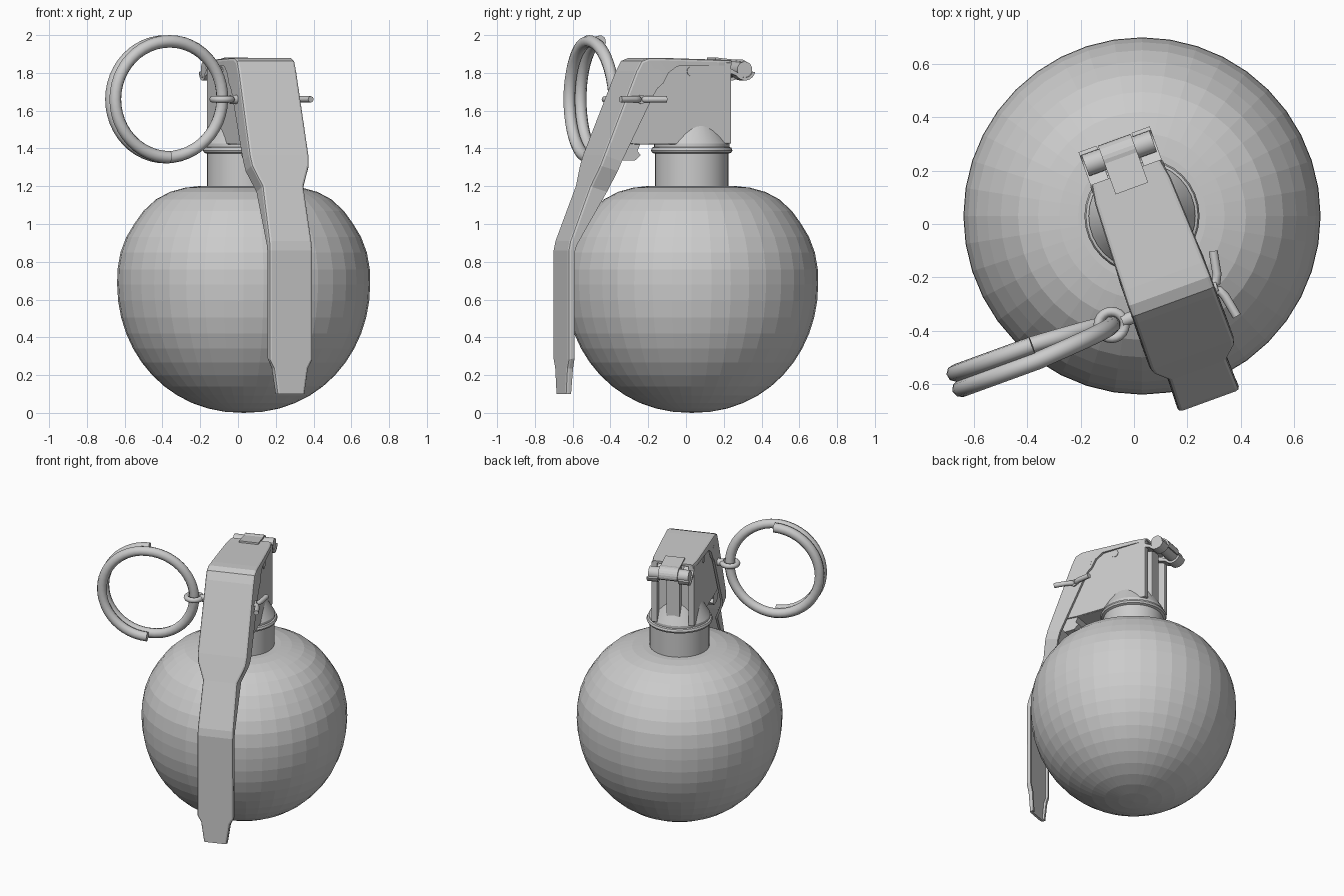
import bpy, bmesh, math
from mathutils import Matrix, Vector

if "Cube" in bpy.data.objects:
    bpy.data.objects.remove(bpy.data.objects["Cube"])

BASE = Matrix.Translation((0.03, 0.03, 0))
TURNED = BASE @ Matrix.Rotation(math.radians(20), 4, 'Z')  # fuze sits rotated on the body


def make(name, verts, faces, matrix=TURNED, smooth=None):
    mesh = bpy.data.meshes.new(name)
    mesh.from_pydata(verts, [], faces)
    bm = bmesh.new()
    bm.from_mesh(mesh)
    bmesh.ops.remove_doubles(bm, verts=bm.verts, dist=1e-5)
    bmesh.ops.recalc_face_normals(bm, faces=bm.faces)
    bm.to_mesh(mesh)
    bm.free()
    ob = bpy.data.objects.new(name, mesh)
    bpy.context.collection.objects.link(ob)
    ob.matrix_world = matrix
    if smooth:
        bpy.ops.object.select_all(action='DESELECT')
        ob.select_set(True)
        bpy.context.view_layer.objects.active = ob
        bpy.ops.object.shade_smooth_by_angle(angle=math.radians(smooth))
    return ob


def lathe(name, profile, n, smooth=None):
    verts = [(r * math.cos(2 * math.pi * i / n), r * math.sin(2 * math.pi * i / n), z)
             for r, z in profile for i in range(n)]
    faces = [(j * n + i, j * n + (i + 1) % n, (j + 1) * n + (i + 1) % n, (j + 1) * n + i)
             for j in range(len(profile) - 1) for i in range(n)]
    return make(name, verts, faces, BASE, smooth)


def prism(name, outline, x0, x1, bevel=0):
    """Extrude a y-z outline across local x."""
    n = len(outline)
    verts = [(x, y, z) for x in (x0, x1) for y, z in outline]
    faces = [tuple(range(n)), tuple(range(n, 2 * n))]
    faces += [(i, (i + 1) % n, n + (i + 1) % n, n + i) for i in range(n)]
    ob = make(name, verts, faces)
    if bevel:
        mod = ob.modifiers.new("bevel", 'BEVEL')
        mod.width, mod.segments = bevel, 2
    return ob


def arc(cy, cz, r, a0, a1, n=8):
    return [(cy + r * math.cos(math.radians(a0 + (a1 - a0) * i / n)),
             cz + r * math.sin(math.radians(a0 + (a1 - a0) * i / n))) for i in range(n + 1)]


def rod(name, start, end, r, n=16):
    a, b = Vector(start), Vector(end)
    q = (b - a).to_track_quat('Z', 'Y')
    verts = [p + q @ Vector((r * math.cos(t), r * math.sin(t), 0))
             for p in (a, b) for t in [2 * math.pi * i / n for i in range(n)]]
    faces = [tuple(range(n)), tuple(range(n, 2 * n))]
    faces += [(i, (i + 1) % n, n + (i + 1) % n, n + i) for i in range(n)]
    return make(name, verts, faces, smooth=40)


def wire(name, pts, r, cyclic=False):
    cu = bpy.data.curves.new(name, 'CURVE')
    cu.dimensions = '3D'
    cu.bevel_depth, cu.bevel_resolution, cu.use_fill_caps = r, 2, True
    sp = cu.splines.new('POLY')
    sp.points.add(len(pts) - 1)
    for p, c in zip(sp.points, pts):
        p.co = (*c, 1)
    sp.use_cyclic_u = cyclic
    sp.use_smooth = True
    ob = bpy.data.objects.new(name, cu)
    bpy.context.collection.objects.link(ob)
    ob.matrix_world = TURNED
    return ob


# Round body, slightly egg shaped with a flat shoulder
lower = [(0.67 * math.cos(a) ** 0.94, 0.68 - 0.68 * math.sin(a))
         for a in [math.radians(90 - 7.5 * i) for i in range(12)]]
upper = [(0.67, 0.68), (0.668, 0.76), (0.652, 0.85), (0.622, 0.93), (0.58, 1.0),
         (0.53, 1.07), (0.465, 1.13), (0.39, 1.17), (0.31, 1.192), (0.24, 1.2), (0.0, 1.2)]
lathe("body", lower + upper, 40)

# Neck with collar and cone that pokes out of the housing sides
lathe("neck", [(0, 1.15), (0.195, 1.15), (0.195, 1.372), (0.21, 1.378), (0.216, 1.39),
               (0.21, 1.404), (0.2, 1.408), (0.2, 1.425), (0.13, 1.545), (0, 1.545)], 32, 30)

# Fuze housing: core block, side walls and back rib
prism("housing_core", [(0.12, 1.85), (0.12, 1.42), (-0.34, 1.42), (-0.355, 1.385), (-0.335, 1.365),
                       (-0.37, 1.335), (-0.44, 1.335), (-0.50, 1.42), (-0.34, 1.80), (-0.30, 1.85)],
      -0.135, 0.135)
for s in (-1, 1):
    prism("housing_side", [(0.172, 1.855), (0.172, 1.425), (-0.34, 1.42), (-0.48, 1.43),
                           (-0.33, 1.80), (-0.28, 1.86)], s * 0.105, s * 0.145, 0.006)
    rod("side_rivet", (s * 0.13, -0.055, 1.808), (s * 0.15, -0.055, 1.808), 0.025)
    rod("side_lug", (s * 0.13, -0.262, 1.785), (s * 0.165, -0.262, 1.785), 0.04)
prism("back_rib", [(0.165, 1.83), (0.165, 1.425), (0.1, 1.425), (0.1, 1.83)], -0.045, 0.045, 0.006)

# Safety lever: folded channel, each station = y, z, half width, flange edge y, z
stations = [(0.175, 1.868, 0.138, 0.175, 1.84), (0.10, 1.87, 0.15, 0.10, 1.84),
            (-0.14, 1.877, 0.16, -0.14, 1.835), (-0.24, 1.88, 0.163, -0.19, 1.80),
            (-0.30, 1.88, 0.165, -0.22, 1.745), (-0.343, 1.863, 0.165, -0.25, 1.72),
            (-0.372, 1.81, 0.165, -0.27, 1.69), (-0.555, 1.365, 0.168, -0.455, 1.33),
            (-0.575, 1.31, 0.162, -0.475, 1.28), (-0.615, 1.20, 0.117, -0.52, 1.17),
            (-0.728, 0.91, 0.121, -0.69, 0.89), (-0.738, 0.86, 0.122, -0.704, 0.85),
            (-0.738, 0.28, 0.122, -0.704, 0.29), (-0.738, 0.235, 0.098, -0.704, 0.235),
            (-0.738, 0.10, 0.078, -0.708, 0.10)]
verts, faces = [], []
for y, z, w, fy, fz in stations:
    verts += [(-w, fy, fz), (-w, y, z), (w, y, z), (w, fy, fz)]
for j in range(len(stations) - 1):
    faces += [(4 * j + k, 4 * j + k + 1, 4 * j + k + 5, 4 * j + k + 4) for k in range(3)]
lever = make("safety_lever", verts, faces)
bm = bmesh.new()
bm.from_mesh(lever.data)
bm.normal_update()
bm.faces.ensure_lookup_table()
if bm.faces[1].normal.z < 0:  # keep the top plate facing up so thickness goes inward
    bmesh.ops.reverse_faces(bm, faces=bm.faces)
folds = [e for e in bm.edges if len(e.link_faces) == 2 and e.calc_face_angle() > 1.0]
bmesh.ops.bevel(bm, geom=folds, offset=0.014, segments=2, affect='EDGES', profile=0.5)
bm.to_mesh(lever.data)
bm.free()
mod = lever.modifiers.new("thickness", 'SOLIDIFY')
mod.thickness, mod.offset = 0.016, -1

# Hinge at the back: pin, hooks under it, tongue over it
HY, HZ = 0.25, 1.818
rod("hinge_pin", (-0.135, HY, HZ), (0.135, HY, HZ), 0.042, 20)
for s in (-1, 1):
    hook = [(0.12, 1.815)] + arc(HY, HZ, 0.058, 215, 345) + arc(HY, HZ, 0.043, 345, 205) + [(0.12, 1.85)]
    prism("hinge_hook", hook, s * 0.07, s * 0.142)
tongue = [(0.11, 1.882)] + arc(HY, HZ, 0.054, 110, -20) + arc(HY, HZ, 0.041, -20, 110) + [(0.11, 1.866)]
prism("hinge_tongue", tongue, -0.065, 0.065)

# Cotter pin: loop, shaft and two spread legs
PY, PZ = -0.345, 1.66
wire("pin_loop", [(-0.247 + 0.05 * math.cos(t), PY + 0.05 * math.sin(t), PZ)
                  for t in [2 * math.pi * i / 20 for i in range(20)]], 0.018, True)
rod("pin_shaft", (-0.205, PY, PZ), (0.175, PY, PZ), 0.024)
for s in (-1, 1):
    wire("pin_leg", [(0.15, PY + s * 0.01, PZ), (0.178, PY + s * 0.018, PZ),
                     (0.19, PY + s * 0.045, PZ), (0.206, PY + s * 0.13, PZ)], 0.017)

# Split pull ring: one and a half turns of wire
ring = []
for i in range(73):
    turn = i / 72 * 540
    a = math.radians(270 - turn)
    shift = -0.031 + 0.062 * min(max((turn - 180) / 180, 0), 1)
    ring.append((-0.553 + 0.307 * math.cos(a), PY + shift, PZ + 0.307 * math.sin(a)))
wire("pull_ring", ring, 0.033)
